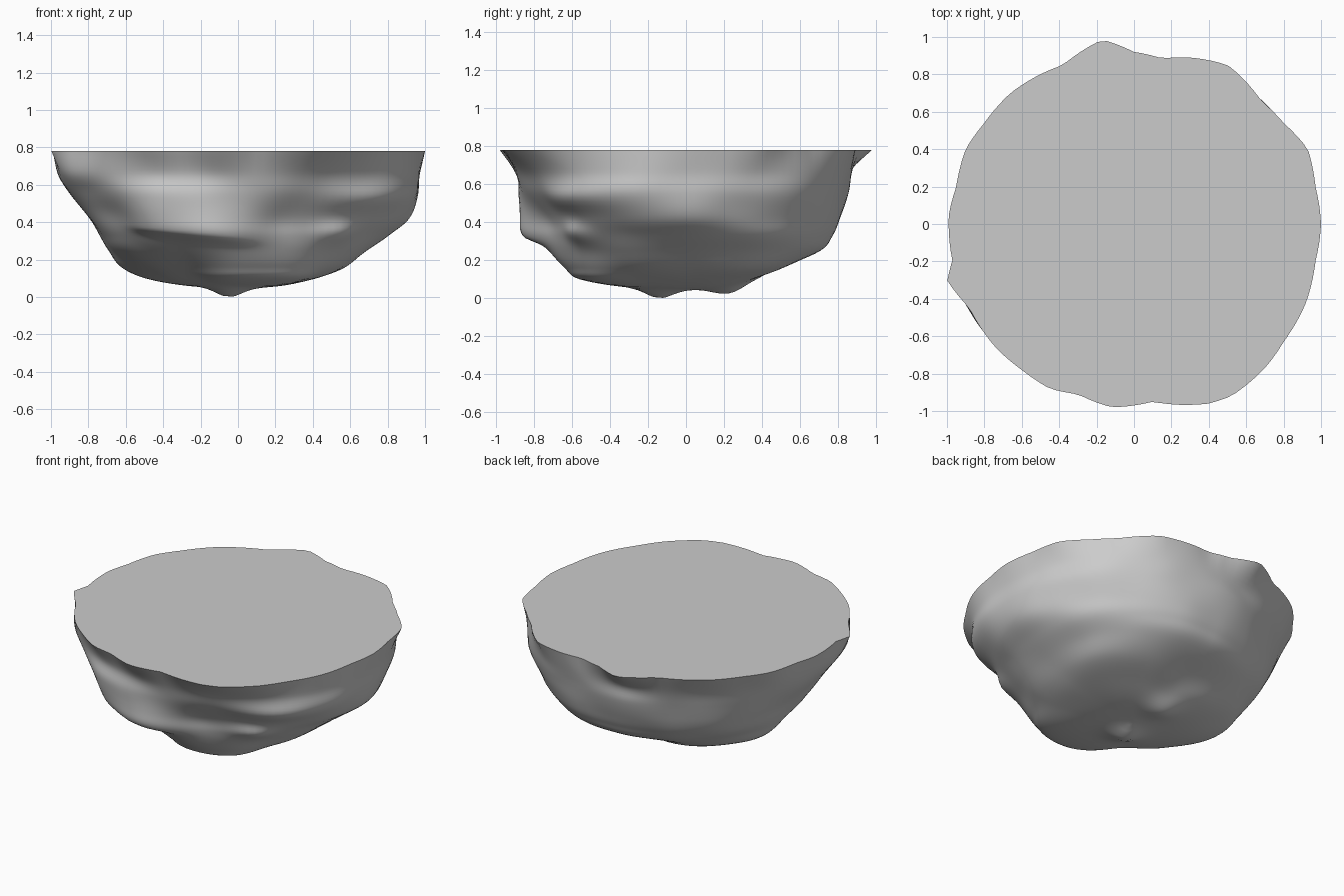
import bpy, bmesh, math
from mathutils import Vector, noise

if "Cube" in bpy.data.objects:
    bpy.data.objects.remove(bpy.data.objects["Cube"])

# Rim outline seen from above, anticlockwise from +x
RIM = [(1, 0), (.97, .2), (.93, .4), (.8, .54), (.68, .66), (.56, .8), (.5, .85),
       (.3, .89), (.15, .885), (0, .92), (-.17, .985), (-.38, .85), (-.66, .7),
       (-.8, .54), (-.9, .4), (-.95, .2), (-.99, .05), (-.97, -.2), (-1, -.3),
       (-.88, -.45), (-.74, -.66), (-.6, -.78), (-.45, -.88), (-.3, -.91),
       (-.12, -.98), (.1, -.95), (.4, -.96), (.52, -.92), (.7, -.77),
       (.8, -.63), (.92, -.42), (.97, -.2)]

# Radii every 30 degrees at each height below the rim
LEVELS = {
    .66: (.975, .96, .93, .87, .88, .91, .96, .99, .92, .90, .93, .99),
    .55: (.965, .95, .90, .85, .84, .87, .90, .92, .91, .87, .87, .98),
    .42: (.91, .89, .86, .81, .80, .82, .80, .83, .83, .82, .78, .87),
    .33: (.80, .84, .82, .77, .75, .77, .74, .76, .77, .79, .74, .77),
    .25: (.69, .74, .75, .70, .68, .69, .69, .69, .66, .72, .70, .69),
    .16: (.56, .62, .58, .48, .53, .60, .62, .55, .51, .63, .64, .59),
    .10: (.42, .42, .38, .34, .41, .46, .49, .43, .41, .55, .57, .46),
    .06: (.22, .22, .21, .22, .24, .26, .27, .25, .25, .32, .34, .27),
}
# Local lumps and hollows: angle, height, angular width, height width, amount
LUMPS = [(313, .34, 9, .06, .05), (286, .40, 10, .12, -.03),
         (215, .45, 12, .08, -.02), (318, .52, 14, .06, .03)]
# Bumps under the base: x, y, depth, spread
KNOBS = [(-.05, -.14, .05, .010), (-.05, .22, .035, .012)]
TOP, BASE, N, SUB = .78, .045, 128, 6


def cubic(a, b, c, d, t):
    return b + .5 * t * (c - a + t * (2*a - 5*b + 4*c - d + t * (3*(b - c) + d - a)))


def around(row, ang):
    f = ang / 30
    i = int(f)
    return cubic(*(row[(i + k) % 12] for k in (-1, 0, 1, 2)), f - i)


def rim_radius(ang):
    polar = [(math.degrees(math.atan2(y, x)) % 360, math.hypot(x, y)) for x, y in RIM]
    polar.append((360, polar[0][1]))
    for (a, r), (b, s) in zip(polar, polar[1:]):
        if a <= ang <= b:
            return r + (s - r) * (ang - a) / (b - a)
    return 1


def ledge(ang, z):
    """Overhanging shelf on the front left, with a sharp lower edge."""
    edge = .38 - .07 * (ang - 222) / 50
    width = .16 if z > edge else .03
    return .085 * math.exp(-((ang - 250) / 22)**4 - ((z - edge) / width)**2)


def knobs(x, y):
    return sum(d * math.exp(-((x - kx)**2 + (y - ky)**2) / w) for kx, ky, d, w in KNOBS)


def column(ang):
    rim = rim_radius(ang)
    keys = [(rim, TOP)] + [(around(r, ang), z) for z, r in LEVELS.items()] + [(0, BASE)]
    keys = [keys[0]] + keys + [keys[-1]]
    a = math.radians(ang)
    pts = []
    for i in range(len(keys) - 3):
        for s in range(SUB):
            r, z = (cubic(*(keys[i + k][j] for k in range(4)), s / SUB) for j in (0, 1))
            low = 1 - min(z / TOP, 1)
            r += ledge(ang, z) * min(1, low * 4)
            for la, lz, wa, wz, amt in LUMPS:
                da = (ang - la + 180) % 360 - 180
                r += amt * math.exp(-(da / wa)**2 - ((z - lz) / wz)**2)
            p = Vector((r * math.cos(a), r * math.sin(a), z))
            r += .012 * noise.noise(p * 4) * min(1, low * 4) * min(1, r * 2)
            r = min(r, rim * 1.015)
            x, y = r * math.cos(a), r * math.sin(a)
            pts.append(Vector((x, y, max(0, z - knobs(x, y)))))
    return pts


# Rock body
bm = bmesh.new()
cols = [[bm.verts.new(p) for p in column(360 * i / N)] for i in range(N)]
pole = bm.verts.new((0, 0, BASE - knobs(0, 0)))
for i in range(N):
    a, b = cols[i], cols[(i + 1) % N]
    for j in range(len(a) - 1):
        bm.faces.new((a[j], a[j + 1], b[j + 1], b[j]))
    bm.faces.new((a[-1], pole, b[-1]))
# Flat top
bm.faces.new([c[0] for c in cols])
bmesh.ops.recalc_face_normals(bm, faces=bm.faces)

mesh = bpy.data.meshes.new("rock_base")
bm.to_mesh(mesh)
bm.free()
rock = bpy.data.objects.new("rock_base", mesh)
bpy.context.collection.objects.link(rock)
bpy.context.view_layer.objects.active = rock
rock.select_set(True)
bpy.ops.object.shade_smooth_by_angle(angle=math.radians(40))
